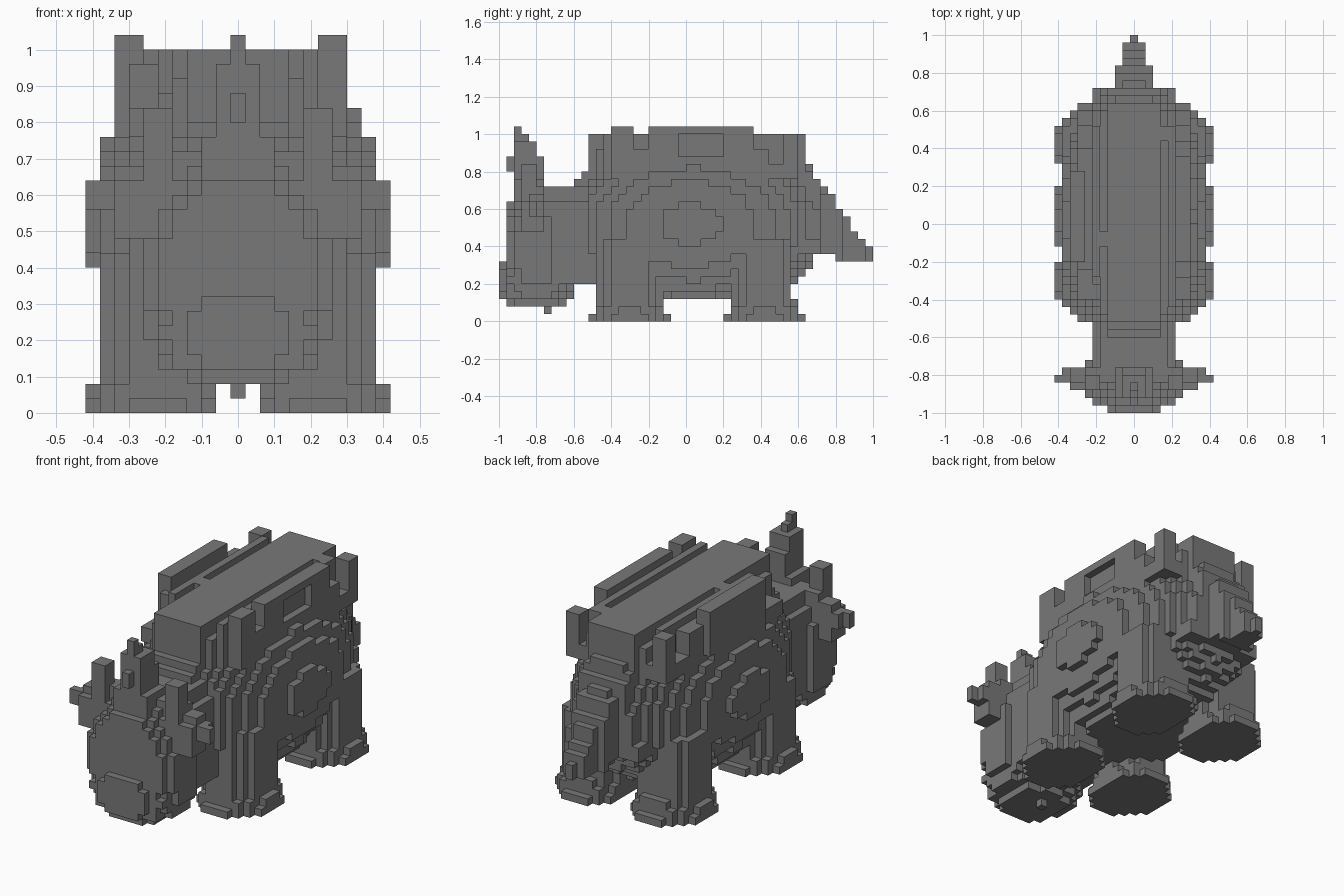
import bpy, bmesh

if "Cube" in bpy.data.objects:
    bpy.data.objects.remove(bpy.data.objects["Cube"], do_unlink=True)

S = 0.04  # block size

grey = bpy.data.materials.new("stone_grey")
grey.use_nodes = True
colour = (0.19, 0.19, 0.19, 1)
grey.diffuse_color = colour
grey.node_tree.nodes["Principled BSDF"].inputs["Base Color"].default_value = colour


def within(v, lo, hi):
    return lo < v < hi


def oval(x, y, z, centre, size, power=2.0):
    return sum(abs((a - c) / s) ** power
               for a, c, s in zip((x, y, z), centre, size)) < 1


# Horned head with a blunt rounded muzzle
def head(x, y, z):
    skull = y > -0.96 and (y < -0.72 or abs(x) < 0.22) \
        and oval(x, y, z, (0, -0.78, 0.38), (0.28, 0.22, 0.315), 2.4)
    muzzle = oval(x, y, z, (0, -0.86, 0.22), (0.225, 0.145, 0.14), 2.5)
    face = abs(x) < (0.1 if z > 0.56 else 0.14) and within(y, -0.96, -0.8) and within(z, 0.16, 0.64)
    chin = abs(x) < 0.03 and within(y, -0.76, -0.72) and within(z, 0.04, 0.2)
    return skull or muzzle or face or chin


# Neck rises in steps towards the shoulders
def neck(x, y, z):
    top = 0.72 if y < -0.6 else 0.76 if y < -0.56 else 0.8
    return within(y, -0.76, -0.48) and within(z, 0.2, top) \
        and z - 0.2 > (-0.64 - y) * 0.5 and abs(x) < 0.22 - max(0, z - 0.6) * 0.5


# Horn steps back and narrows as it rises
def horn(x, y, z):
    if abs(x) < 0.02 and within(y, -0.96, -0.9) and within(z, 0.8, 0.88):
        return True
    steps = ((0.76, 0.1, -0.76), (0.88, 0.06, -0.76),
             (0.96, 0.06, -0.8), (1.0, 0.02, -0.84), (1.04, 0.02, -0.88))
    for top, half, back in steps:
        if z < top:
            return z > 0.56 and abs(x) < half and within(y, -0.92, back)
    return False


# Ears spread sideways, each with a short upright point
def ears(x, y, z):
    side = abs(x)
    top = 0.64 if side > 0.34 else 0.68 if side > 0.26 else 0.72
    arm = within(side, 0.1, 0.38) and within(y, -0.84, -0.76) and within(z, 0.56, top)
    tip = within(side, 0.36, 0.42) and within(y, -0.84, -0.8) and within(z, 0.56, 0.64)
    root = within(side, 0.1, 0.34) and within(y, -0.88, -0.76) and within(z, 0.48, 0.64)
    point = within(side, 0.18, 0.26) and within(y, -0.88, -0.8) and within(z, 0.6, 0.84)
    return arm or tip or root or point


# Rounded barrel body
def body(x, y, z):
    if z < 0.12 or y < -0.52 or (z < 0.36 and y - z > 0.38):
        return False
    return z < 0.92 and oval(x, y, z, (0, 0.03, 0.52), (0.411, 0.71, 0.48))


# Flat platform on the back
def back_platform(x, y, z):
    return abs(x) < 0.14 and within(y, -0.52, 0.64) and within(z, 0.8, 1)


# Low walls beside the platform, behind a narrow groove
def side_walls(x, y, z):
    side = abs(x)
    bridge = within(y, -0.12, -0.04) if x < 0 else within(y, 0.44, 0.52)
    floor = side < 0.3 and within(y, -0.4, 0.6) and within(z, 0.76, 0.84)
    groove = side < 0.18 and within(y, -0.48, 0.6) and within(z, 0.76, 1 if bridge else 0.92)
    shelf = within(side, 0.18, 0.22) and within(y, -0.44 if x > 0 else -0.28, 0.52) and within(z, 0.76, 1)
    block = within(side, 0.22, 0.3) and within(y, 0.52, 0.6) and within(z, 0.8, 1)
    return floor or groove or shelf or block


# Broken rails on top of the walls
def side_rails(x, y, z):
    if x < 0:
        inner = within(x, -0.3, -0.22) and within(y, -0.24, 0.4) and within(z, 0.8, 0.96)
        outer = within(x, -0.34, -0.26) and within(y, -0.2, 0.28) and within(z, 0.8, 1.04)
        return inner or outer
    if x > 0.26 and within(y, -0.04, 0.2) and within(z, 0.88, 1):
        return False
    high = within(y, -0.4, -0.28) or within(y, -0.2, 0.36)
    return within(x, 0.22, 0.3) and within(y, -0.4, 0.44) and within(z, 0.8, 1.04 if high else 0.92)


# Stout legs with wider feet
def leg(y0):
    def inside(x, y, z):
        rx, ry = (0.185, 0.22) if z < 0.04 else (0.185, 0.2) if z < 0.08 else (0.165, 0.19)
        if z > 0.12 and y > 0.56:
            return False
        return z < 0.44 and ((abs(x) - 0.23) / rx) ** 2 + ((y - y0) / ry) ** 2 < 1
    return inside


# Tapering tail
def tail(x, y, z):
    half = 0.18 if y < 0.72 else 0.1 if y < 0.84 else 0.06 if y < 0.96 else 0.02
    low = 0.36 if y < 0.8 else 0.32
    top = 0.86 - (y - 0.64) * 1.4
    return within(y, 0.6, 1) and within(z, low, top) and abs(x) < half * (1.2 - 0.6 * (z - low) / 0.5)


parts = {"body": body, "back_platform": back_platform, "side_walls": side_walls,
         "side_rails": side_rails, "front_legs": leg(-0.3), "rear_legs": leg(0.42),
         "tail": tail, "head": head, "neck": neck, "horn": horn, "ears": ears}

# Give each block to the first part that contains it
owner = {}
for i in range(-10, 11):
    for j in range(-25, 25):
        for k in range(26):
            point = (i * S, (j + 0.5) * S, (k + 0.5) * S)
            for name, inside in parts.items():
                if inside(*point):
                    owner[i, j, k] = name
                    break


# Make the outer faces of one part's blocks
def build(name):
    bm = bmesh.new()
    corners = {}

    def corner(cell):
        if cell not in corners:
            i, j, k = cell
            corners[cell] = bm.verts.new(((i - 0.5) * S, j * S, k * S))
        return corners[cell]

    for cell, part in owner.items():
        if part != name:
            continue
        for axis in range(3):
            for side in (0, 1):
                beside = list(cell)
                beside[axis] += 2 * side - 1
                if tuple(beside) in owner:
                    continue
                loop = []
                for u, v in ((0, 0), (1, 0), (1, 1), (0, 1)):
                    c = list(cell)
                    c[axis] += side
                    c[(axis + 1) % 3] += u
                    c[(axis + 2) % 3] += v
                    loop.append(corner(tuple(c)))
                bm.faces.new(loop if side else loop[::-1])
    mesh = bpy.data.meshes.new(name)
    bm.to_mesh(mesh)
    bm.free()
    mesh.materials.append(grey)
    bpy.context.scene.collection.objects.link(bpy.data.objects.new(name, mesh))


for part_name in parts:
    build(part_name)
